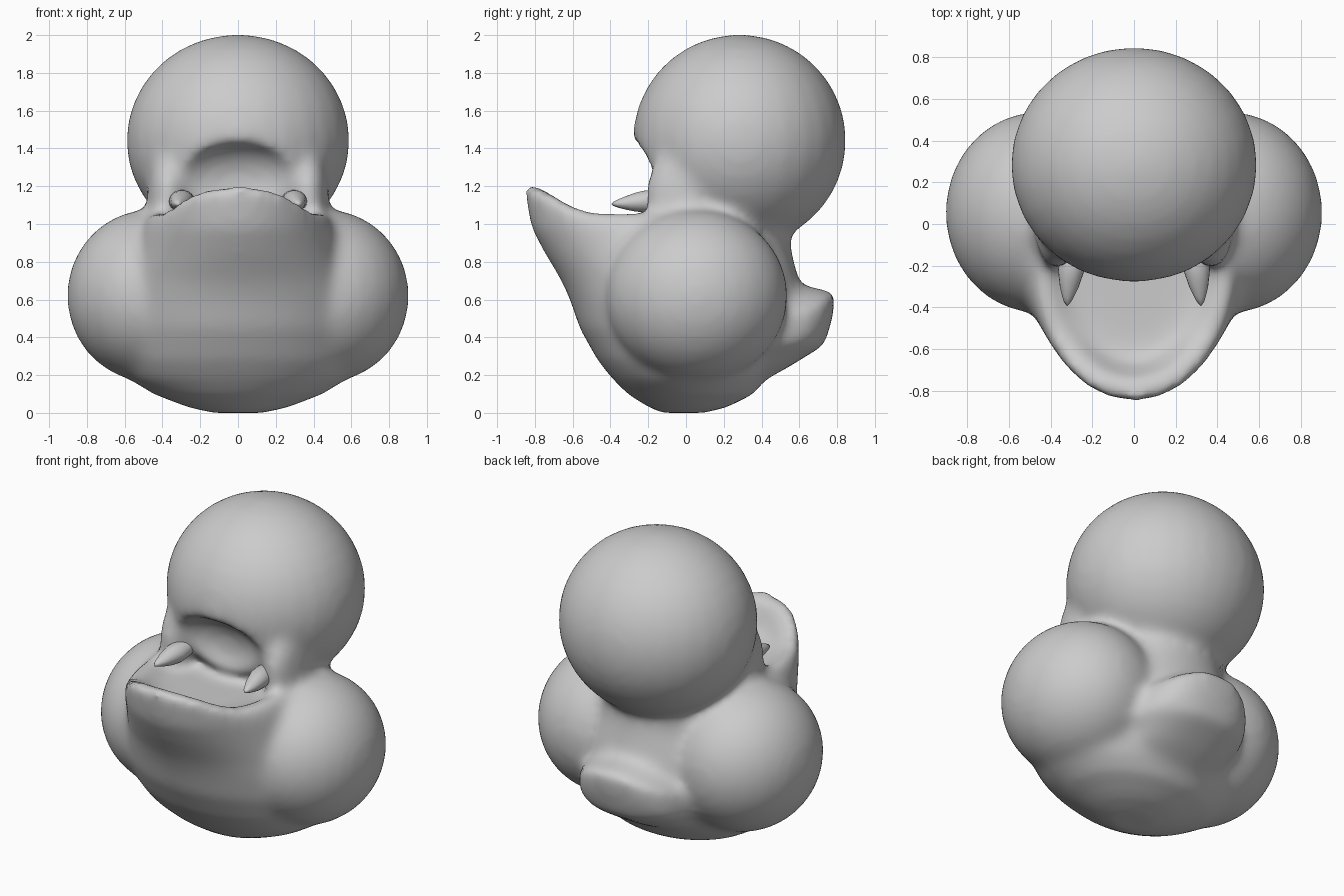
import bpy, bmesh, math
from mathutils import Vector, Matrix

if "Cube" in bpy.data.objects:
    bpy.data.objects.remove(bpy.data.objects["Cube"])

grey = bpy.data.materials.new("plain_grey")
grey.diffuse_color = (0.6, 0.6, 0.6, 1)
grey.use_nodes = True
grey.node_tree.nodes["Principled BSDF"].inputs["Base Color"].default_value = grey.diffuse_color


def finish(bm, name):
    bmesh.ops.recalc_face_normals(bm, faces=bm.faces)
    me = bpy.data.meshes.new(name)
    bm.to_mesh(me)
    bm.free()
    me.materials.append(grey)
    for p in me.polygons:
        p.use_smooth = True
    ob = bpy.data.objects.new(name, me)
    bpy.context.collection.objects.link(ob)
    return ob


def ellipsoid(bm, center, radii, seg=28, rings=18):
    m = Matrix.Translation(center) @ Matrix.Diagonal((*radii, 1))
    bmesh.ops.create_uvsphere(bm, u_segments=seg, v_segments=rings, radius=1, matrix=m)


def loft(bm, rings, lift=None, power=1.0, n=40):
    """Stack closed rings of (z, half width, front y, back y) and cap both ends."""
    loops = []
    for z, hw, yf, yb in rings:
        loop = []
        for i in range(n):
            a = 2 * math.pi * i / n
            c, s = math.cos(a), math.sin(a)
            x = hw * math.copysign(abs(c) ** power, c)
            y = (yf + yb) / 2 + (yb - yf) / 2 * math.copysign(abs(s) ** power, s)
            loop.append(bm.verts.new((x, y, z + (lift(x, y, z) if lift else 0))))
        loops.append(loop)
    for a, b in zip(loops, loops[1:]):
        for i in range(n):
            j = (i + 1) % n
            bm.faces.new((a[i], a[j], b[j], b[i]))
    bm.faces.new(loops[0][::-1])
    bm.faces.new(loops[-1])


def lip_lift(x, y, z):
    # raises the front of the mouth rim into an arch
    t = min(max((-0.45 - y) / 0.33, 0), 1)
    return 0.14 * t * t * (3 - 2 * t) * max(0, 1 - (x / 0.5) ** 2) if z > 1.03 else 0


def tail_drop(x, y, z):
    # lowers the sides of the tail
    return -0.14 * (x / 0.37) ** 2 if z > 0.45 else 0


bm = bmesh.new()
# head
ellipsoid(bm, (0, 0.283, 1.442), (0.593, 0.567, 0.562))
# belly and lower jaw, with a rolled rim and a sunken mouth floor
loft(bm, [
    (0.0, 0.14, -0.13, 0.1), (0.03, 0.27, -0.2, 0.22), (0.1, 0.45, -0.31, 0.36),
    (0.18, 0.58, -0.39, 0.42), (0.28, 0.64, -0.47, 0.47), (0.45, 0.66, -0.565, 0.5),
    (0.6, 0.65, -0.615, 0.5), (0.7, 0.61, -0.66, 0.48), (0.85, 0.55, -0.75, 0.46),
    (0.98, 0.51, -0.82, 0.43), (1.04, 0.48, -0.855, 0.42), (1.065, 0.45, -0.83, 0.40),
    (1.05, 0.40, -0.75, 0.38), (1.01, 0.36, -0.66, 0.35), (0.99, 0.3, -0.56, 0.3)],
    lip_lift)
# filler that blends the belly into the side lobes
ellipsoid(bm, (0, -0.01, 0.55), (0.74, 0.51, 0.43))
# side lobes and mouth corners
for s in (-1, 1):
    ellipsoid(bm, (s * 0.46, 0.055, 0.62), (0.447, 0.485, 0.458))
    ellipsoid(bm, (s * 0.37, 0.0, 1.15), (0.11, 0.215, 0.28))
# back of the neck
loft(bm, [(0.35, 0.46, 0, 0.62), (0.67, 0.42, 0, 0.605), (0.85, 0.36, 0, 0.56), (1.05, 0.36, 0, 0.53)])
# tail
loft(bm, [(0.18, 0.24, 0, 0.43), (0.24, 0.32, 0, 0.54), (0.36, 0.37, 0, 0.735),
          (0.5, 0.38, 0, 0.775), (0.64, 0.37, 0, 0.795), (0.68, 0.3, 0, 0.6)], tail_drop, 0.85)
body = finish(bm, "body")

# hollow under the upper jaw
bm = bmesh.new()
ellipsoid(bm, (0, -0.28, 1.21), (0.36, 0.19, 0.22), 32, 20)
hollow = finish(bm, "mouth_cutter")
hollow.hide_render = True
hollow.hide_set(True)

# fuse the parts, carve the mouth, soften the joins
mod = body.modifiers.new("fuse", 'REMESH')
mod.mode, mod.voxel_size, mod.use_smooth_shade = 'VOXEL', 0.025, True
mod = body.modifiers.new("carve", 'BOOLEAN')
mod.operation, mod.object, mod.solver = 'DIFFERENCE', hollow, 'EXACT'
mod = body.modifiers.new("refuse", 'REMESH')
mod.mode, mod.voxel_size, mod.use_smooth_shade = 'VOXEL', 0.025, True
mod = body.modifiers.new("soften", 'SMOOTH')
mod.factor, mod.iterations = 0.5, 18

# small pointed teeth at the mouth corners
for s, side in ((-1, "left"), (1, "right")):
    bm = bmesh.new()
    ellipsoid(bm, (0, 0, 0), (0.065, 0.18, 0.058), 12, 10)
    for v in bm.verts:
        k = 1 if v.co.y > -0.02 else max(0.45, 1 + (v.co.y + 0.02) * 3)
        v.co = Vector((s * (0.3 - 0.12 * v.co.y) + v.co.x * k, v.co.y - 0.215, 1.12 + v.co.z * k + 0.08 * v.co.y))
    finish(bm, side + "_tooth")
